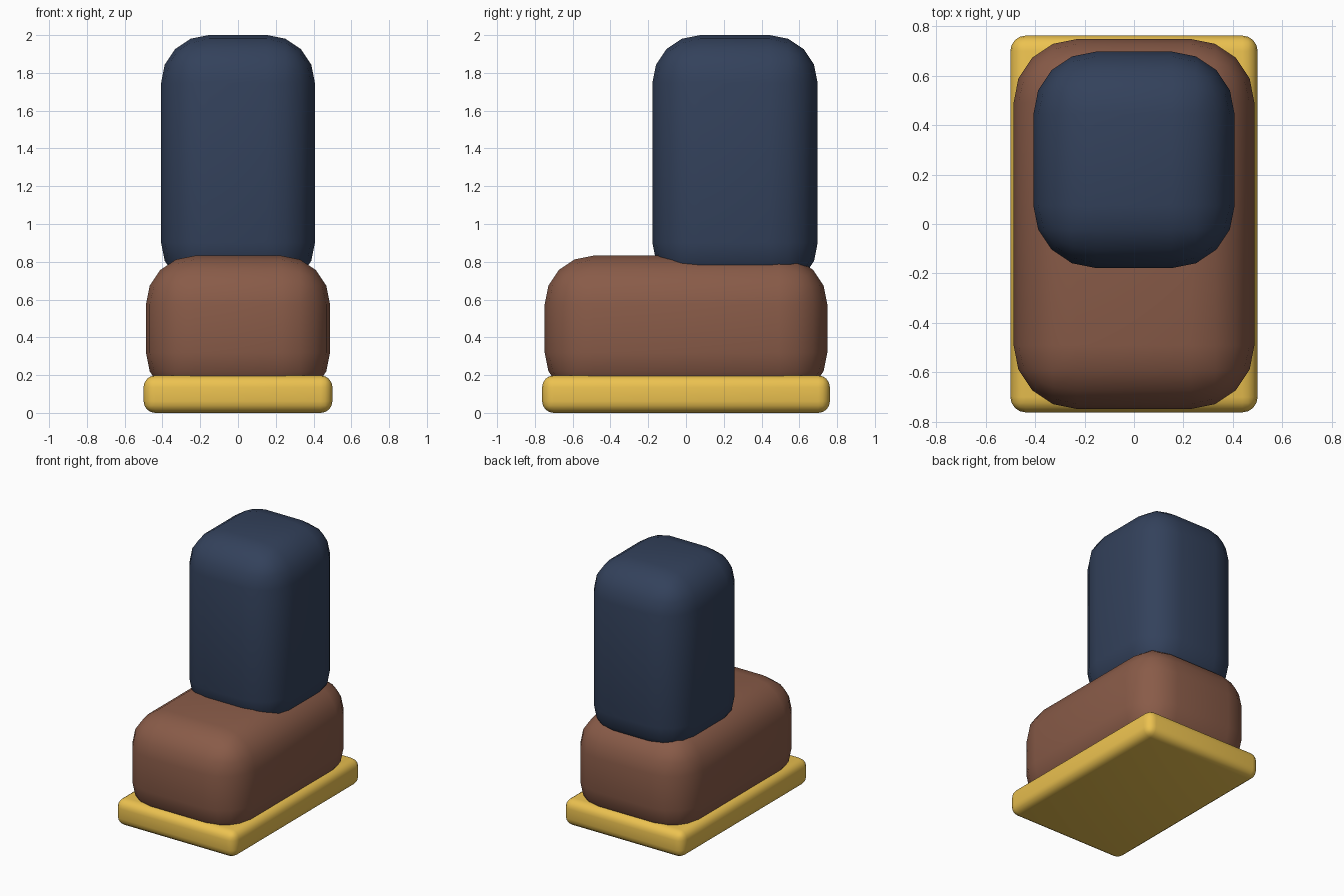
import bpy

if "Cube" in bpy.data.objects:
    bpy.data.objects.remove(bpy.data.objects["Cube"])


def rounded_block(name, low, high, radius, segments, color):
    """Smooth-shaded box between two corners with rounded edges."""
    center = [(a + b) / 2 for a, b in zip(low, high)]
    bpy.ops.mesh.primitive_cube_add(size=1, location=center)
    ob = bpy.context.object
    ob.name = name
    ob.scale = [b - a for a, b in zip(low, high)]
    bpy.ops.object.transform_apply(location=False, rotation=False, scale=True)
    bevel = ob.modifiers.new("round_edges", 'BEVEL')
    bevel.width = radius
    bevel.segments = segments
    bevel.limit_method = 'NONE'
    bpy.ops.object.shade_smooth()
    mat = bpy.data.materials.new(name + "_color")
    mat.diffuse_color = (*color, 1)
    mat.use_nodes = True
    mat.node_tree.nodes["Principled BSDF"].inputs["Base Color"].default_value = mat.diffuse_color
    ob.data.materials.append(mat)
    return ob


# Flat sole
rounded_block("sole", (-0.5, -0.762, 0), (0.5, 0.762, 0.198), 0.062, 4, (0.84, 0.54, 0.08))
# Wide shoe body sunk into the sole
rounded_block("shoe", (-0.487, -0.748, 0.062), (0.487, 0.748, 0.832), 0.257, 4, (0.25, 0.105, 0.065))
# Trouser leg rising from the back of the shoe
rounded_block("leg", (-0.407, -0.178, 0.648), (0.407, 0.697, 2.0), 0.253, 4, (0.033, 0.053, 0.105))
